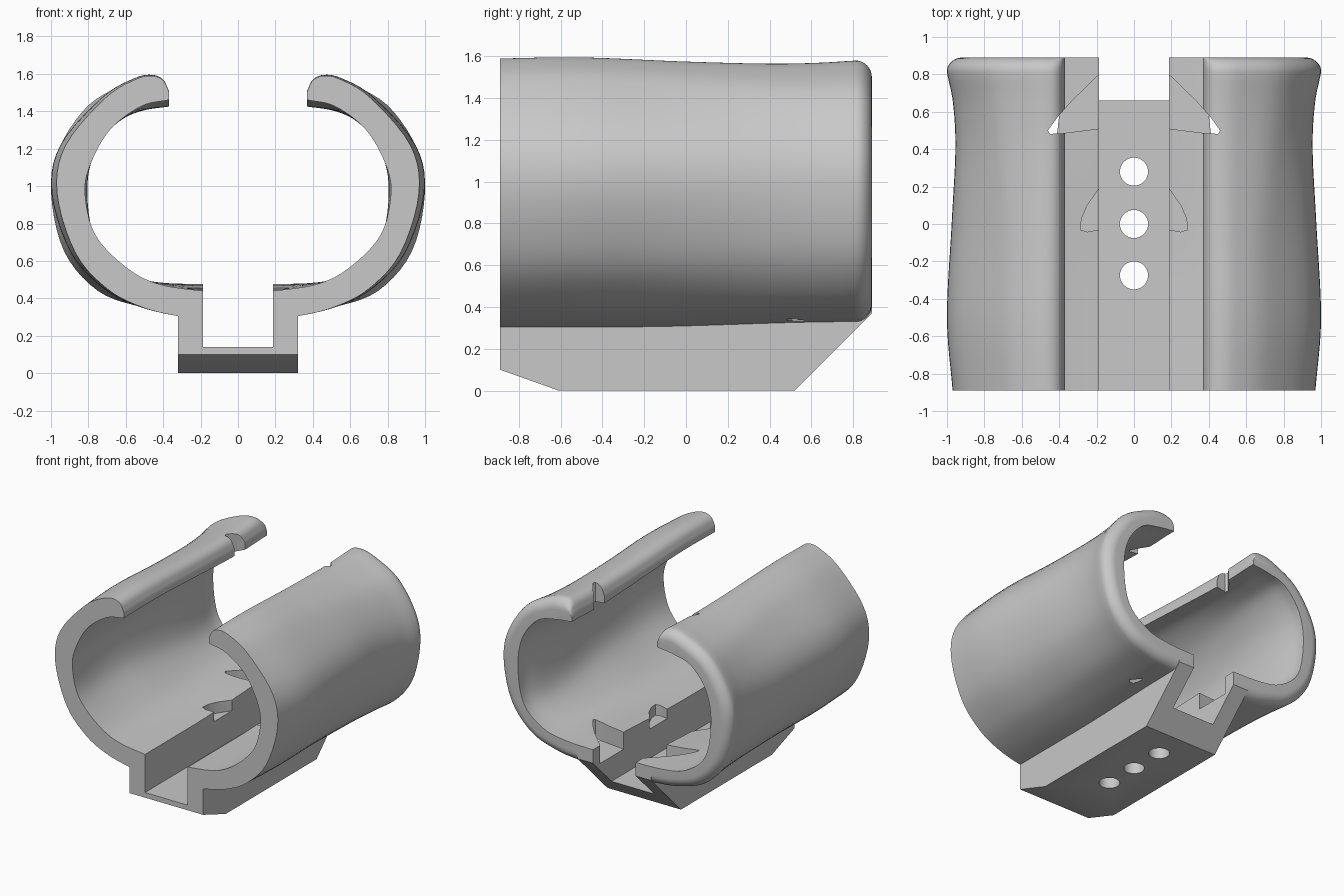
import bpy
import bmesh
import math
from mathutils import Vector

cube = bpy.data.objects.get("Cube")
if cube:
    bpy.data.objects.remove(cube, do_unlink=True)

grey = bpy.data.materials.new("plain grey")
grey.use_nodes = True
colour = (0.58, 0.58, 0.58, 1)
grey.diffuse_color = colour
grey.node_tree.nodes["Principled BSDF"].inputs["Base Color"].default_value = colour

END = 0.89        # half length of the clip
TIP = 0.37        # half width of the top opening
LIP = 0.08        # radius of the rounded back lip
AXIS = 0.96       # height of the clip's centre line

# Half cross-sections from the floor round to the tip, at the front and the back
OUTER_FRONT = [(.15, .29), (.32, .305), (.52, .355), (.7, .45), (.87, .64), (.97, .96),
               (.925, 1.22), (.71, 1.476), (.55, 1.575), (.46, 1.595), (.4, 1.57), (TIP, 1.51)]
OUTER_BACK = [(.15, .32), (.32, .33), (.52, .355), (.75, .44), (.93, .65), (1, .96),
              (.96, 1.2), (.8, 1.44), (.58, 1.565), (.46, 1.59), (.4, 1.565), (TIP, 1.5)]
INNER_FRONT = [(.15, .435), (.42, .475), (.6, .567), (.765, .74), (.82, .96),
               (.79, 1.12), (.685, 1.305), (.52, 1.43), (TIP, 1.465)]
INNER_BACK = [(.15, .475), (.42, .485), (.62, .53), (.79, .68), (.84, .96),
              (.8, 1.2), (.67, 1.37), (.52, 1.42), (TIP, 1.44)]
# Half width and top height along the length
WIDTHS = [(-.89, .97), (-.5, 1), (0, .975), (.4, .955), (.65, .968), (.81, 1), (.89, 1)]
TOPS = [(-.89, 1.59), (-.5, 1.595), (0, 1.575), (.4, 1.565), (.65, 1.57), (.81, 1.58), (.89, 1.58)]


def spline(points, steps):
    """Smooth curve through the points."""
    pts = [Vector(p) for p in points]
    pts = [2 * pts[0] - pts[1]] + pts + [2 * pts[-1] - pts[-2]]
    result = []
    for a, b, c, d in zip(pts, pts[1:], pts[2:], pts[3:]):
        for i in range(steps):
            t = i / steps
            result.append(b + (c - a) * t / 2 + (a * 2 - b * 5 + c * 4 - d) * t * t / 2
                          + (b * 3 - a - c * 3 + d) * t ** 3 / 2)
    return result + [pts[-2]]


def value_at(curve, y):
    for a, b in zip(curve, curve[1:]):
        if y <= b.x:
            return a.y + (b.y - a.y) * (y - a.x) / (b.x - a.x)
    return curve[-1].y


def finish(name, bm):
    bmesh.ops.recalc_face_normals(bm, faces=bm.faces)
    mesh = bpy.data.meshes.new(name)
    bm.to_mesh(mesh)
    bm.free()
    mesh.materials.append(grey)
    obj = bpy.data.objects.new(name, mesh)
    bpy.context.collection.objects.link(obj)
    return obj


def loft(name, rings):
    """Closed solid through equal rings of points."""
    bm = bmesh.new()
    loops = [[bm.verts.new(p) for p in ring] for ring in rings]
    for a, b in zip(loops, loops[1:]):
        for i in range(len(a)):
            j = (i + 1) % len(a)
            bm.faces.new((a[i], a[j], b[j], b[i]))
    bm.faces.new(loops[0])
    bm.faces.new(loops[-1])
    return finish(name, bm)


def prism(name, outline, low, high, side=1):
    """Upright solid over a plan outline."""
    return loft(name, [[(x * side, y, z) for x, y in outline] for z in (low, high)])


def combine(target, tool, operation):
    mod = target.modifiers.new(operation.lower(), 'BOOLEAN')
    mod.operation = operation
    mod.solver = 'EXACT'
    mod.object = tool
    bpy.context.view_layer.objects.active = target
    bpy.ops.object.modifier_apply(modifier=mod.name)
    bpy.data.objects.remove(tool, do_unlink=True)


width_curve, top_curve = spline(WIDTHS, 8), spline(TOPS, 8)
outer_pair = spline(OUTER_FRONT, 5), spline(OUTER_BACK, 5)
inner_pair = spline(INNER_FRONT, 5), spline(INNER_BACK, 5)


def section(y):
    t = min(max((y + 0.3) / 1.1, 0), 1)
    t = t * t * (3 - 2 * t)
    outer = [a.lerp(b, t) for a, b in zip(*outer_pair)]
    inner = [a.lerp(b, t) for a, b in zip(*inner_pair)]
    # Follow the waist and the bulge, keeping the opening straight
    stretch = (value_at(width_curve, y) - TIP) / (max(p.x for p in outer) - TIP)
    lift = (value_at(top_curve, y) - AXIS) / (max(p.y for p in outer) - AXIS)
    for p in outer + inner:
        if p.x > TIP:
            p.x = TIP + (p.x - TIP) * stretch
        if p.y > AXIS:
            p.y = AXIS + (p.y - AXIS) * lift
    # Round the outer edge at the back
    over = max(y - END + LIP, 0)
    inset = LIP - math.sqrt(max(LIP * LIP - over * over, 0))
    shifted = []
    for i, p in enumerate(outer):
        tangent = (outer[min(i + 1, len(outer) - 1)] - outer[max(i - 1, 0)]).normalized()
        x = p.x - tangent.y * inset * (tangent.y > 0 or p.x > 0.6)
        shifted.append((x, y, p.y + tangent.x * inset))
    return shifted + [(p.x, y, p.y) for p in reversed(inner)]


# Curved clip wings
straight = 36
stations = [-END + (2 * END - LIP) * i / straight for i in range(straight)]
stations += [END - LIP + LIP * math.sin(math.pi / 2 * i / 8) for i in range(9)]
rings = [section(y) for y in stations]
body = loft("clip_body", rings)
right_wing = loft("right_wing", [[(-x, y, z) for x, y, z in ring] for ring in rings])

# Mounting block with sloping ends
side_profile = [(-END, .1), (-.61, 0), (.52, 0), (END, .37), (END, .425), (-END, .425)]
block = loft("mounting_block", [[(x, y, z) for y, z in side_profile] for x in (-.32, .32)])
combine(block, right_wing, 'UNION')
combine(body, block, 'UNION')

# Channel along the floor
channel = [(-.186, -1), (.186, -1), (.186, 1), (-.186, 1)]
combine(body, prism("channel_cutter", channel, .14, 1), 'DIFFERENCE')

# Screw holes
for y in (-.275, 0, .28):
    circle = [(.075 * math.cos(a * math.pi / 16), y + .075 * math.sin(a * math.pi / 16))
              for a in range(32)]
    combine(body, prism("hole_cutter", circle, -.1, .3), 'DIFFERENCE')

# Strap slots through the wings, and shallow pockets beside the channel
slot = [(.15, .84), (.186, .8), (.33, .66), (.41, .57), (.46, .5), (.45, .482), (.39, .484),
        (.186, .51), (.15, .515)]
pocket = [(.15, .24), (.186, .19), (.25, .1), (.28, .03), (.287, -.03), (.25, -.042),
          (.186, -.03), (.15, -.025)]
for side in (1, -1):
    combine(body, prism("slot_cutter", slot, .335, 1.8, side), 'DIFFERENCE')
    combine(body, prism("pocket_cutter", pocket, .37, 1, side), 'DIFFERENCE')

bpy.ops.object.select_all(action='DESELECT')
body.select_set(True)
bpy.context.view_layer.objects.active = body
bpy.ops.object.shade_smooth_by_angle(angle=math.radians(30))
